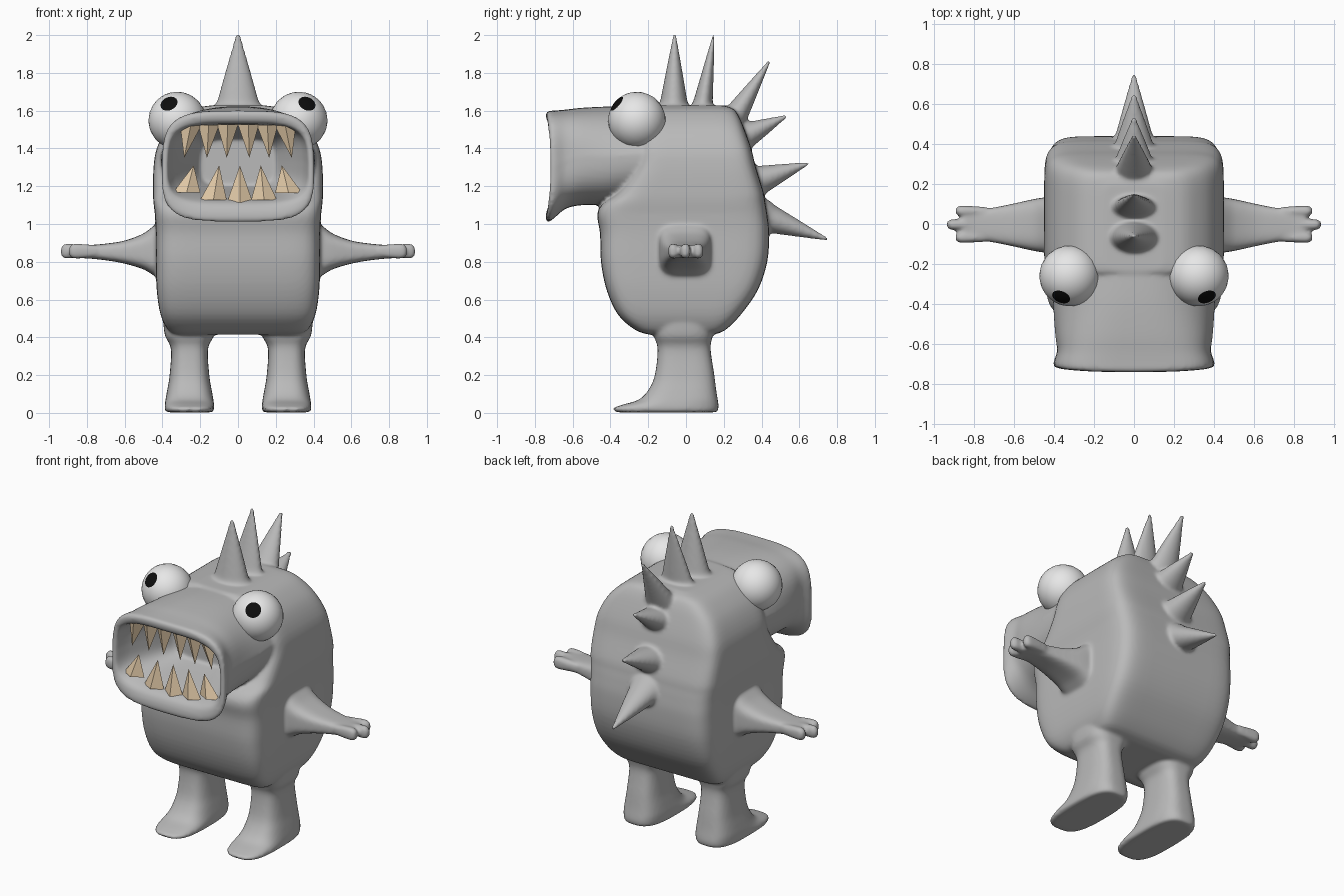
import bpy, bmesh, math
from mathutils import Vector

if "Cube" in bpy.data.objects:
    bpy.data.objects.remove(bpy.data.objects["Cube"])

X, Y, Z = Vector((1, 0, 0)), Vector((0, 1, 0)), Vector((0, 0, 1))


def material(name, rgb):
    m = bpy.data.materials.new(name)
    m.diffuse_color = (*rgb, 1)
    m.use_nodes = True
    m.node_tree.nodes["Principled BSDF"].inputs["Base Color"].default_value = m.diffuse_color
    return m


grey = material("skin grey", (0.49, 0.49, 0.49))
white = material("eye white", (0.80, 0.80, 0.80))
black = material("pupil black", (0.004, 0.004, 0.004))
ivory = material("tooth ivory", (0.80, 0.62, 0.41))


def smooth_rows(rows, steps=4):
    """Catmull-Rom interpolation between the rows of a section table."""
    out = []
    for i in range(len(rows) - 1):
        quad = zip(rows[max(i - 1, 0)], rows[i], rows[i + 1], rows[min(i + 2, len(rows) - 1)])
        quad = list(quad)
        for k in range(steps):
            t = k / steps
            out.append([0.5 * (2 * b + (c - a) * t + (2 * a - 5 * b + 4 * c - d) * t * t
                               + (3 * b - a - 3 * c + d) * t ** 3) for a, b, c, d in quad])
    return out + [list(rows[-1])]


def ring(c, u, v, n=2, count=48, narrow=0):
    """Superellipse ring around c with half-axes u, v; narrow pinches u on the +v side."""
    pts = []
    for i in range(count):
        a = 2 * math.pi * i / count
        ca, sa = math.cos(a), math.sin(a)
        p = math.copysign(abs(ca) ** (2 / n), ca)
        q = math.copysign(abs(sa) ** (2 / n), sa)
        pts.append(c + u * p * (1 - narrow * max(q, 0)) + v * q)
    return pts


def loft(bm, rings):
    loops = [[bm.verts.new(p) for p in r] for r in rings]
    faces = [bm.faces.new(loops[0]), bm.faces.new(loops[-1])]
    k = len(loops[0])
    for a, b in zip(loops, loops[1:]):
        for i in range(k):
            j = (i + 1) % k
            faces.append(bm.faces.new((a[i], a[j], b[j], b[i])))
    bmesh.ops.recalc_face_normals(bm, faces=faces)


def make_object(bm, name, mats):
    me = bpy.data.meshes.new(name)
    bm.to_mesh(me)
    bm.free()
    for m in mats:
        me.materials.append(m)
    ob = bpy.data.objects.new(name, me)
    bpy.context.collection.objects.link(ob)
    return ob


bm = bmesh.new()

# torso: (z, front y, back y, half width)
torso = [(0.415, -0.20, 0.15, 0.32), (0.44, -0.27, 0.21, 0.37), (0.52, -0.36, 0.29, 0.41),
         (0.65, -0.42, 0.38, 0.43), (0.80, -0.45, 0.43, 0.435), (0.95, -0.455, 0.44, 0.435),
         (1.05, -0.47, 0.43, 0.44), (1.11, -0.44, 0.42, 0.447), (1.17, -0.36, 0.41, 0.45),
         (1.30, -0.27, 0.37, 0.447), (1.40, -0.25, 0.345, 0.43), (1.50, -0.25, 0.31, 0.38),
         (1.57, -0.25, 0.28, 0.31), (1.61, -0.25, 0.25, 0.24), (1.627, -0.24, 0.20, 0.15)]
loft(bm, [ring(Vector((0, (f + b) / 2, z)), X * w, Y * (b - f) / 2, 8, 80)
          for z, f, b, w in smooth_rows(torso)])

# muzzle wrapping over the lip into the hollow mouth:
# (y, half width, low z, high z, squareness, narrowing of the top)
muzzle = [(-0.10, 0.41, 1.13, 1.615, 2.6, 0.22), (-0.25, 0.41, 1.12, 1.62, 2.6, 0.22),
          (-0.40, 0.405, 1.10, 1.622, 2.7, 0.17), (-0.55, 0.395, 1.10, 1.615, 3.0, 0.08),
          (-0.64, 0.385, 1.08, 1.605, 3.4, 0.03), (-0.70, 0.40, 1.03, 1.60, 3.8, 0.03),
          (-0.732, 0.405, 1.01, 1.597, 3.8, 0.03), (-0.745, 0.39, 1.04, 1.575, 3.8, 0.03),
          (-0.735, 0.372, 1.09, 1.54, 3.8, 0.03), (-0.70, 0.363, 1.12, 1.53, 4, 0.03),
          (-0.60, 0.33, 1.15, 1.52, 4, 0.03), (-0.45, 0.25, 1.18, 1.48, 4, 0.03),
          (-0.36, 0.20, 1.20, 1.45, 4, 0.03)]
rings = [ring(Vector((0, y, (a + b) / 2)), X * w, Z * (b - a) / 2, n, 72, k)
         for y, w, a, b, n, k in smooth_rows(muzzle)]
for r in rings:
    for p in r:                      # bow the lip: sides and mid-height sit further back
        if p.y < -0.6:
            p.y += (-0.6 - p.y) * (0.10 + 0.5 * (p.x ** 2) - 1.2 * (p.z - 1.31) ** 2)
loft(bm, rings)

# legs: (z, front y, back y, half width);  arms: (x, half y, low z, high z)
leg = [(0.50, -0.17, 0.14, 0.14), (0.41, -0.17, 0.14, 0.13), (0.34, -0.15, 0.13, 0.098),
       (0.20, -0.165, 0.15, 0.105), (0.12, -0.20, 0.16, 0.118), (0.07, -0.25, 0.168, 0.127),
       (0.045, -0.33, 0.172, 0.13), (0.025, -0.385, 0.172, 0.132), (0.003, -0.37, 0.165, 0.125)]
arm = [(0.36, 0.145, 0.71, 1.01), (0.43, 0.14, 0.72, 1.0), (0.50, 0.13, 0.76, 0.95),
       (0.60, 0.108, 0.79, 0.912), (0.70, 0.088, 0.808, 0.896), (0.80, 0.075, 0.818, 0.888),
       (0.855, 0.08, 0.818, 0.89)]
finger = [(-0.09, 0.8), (0.0, 1.0), (0.035, 1.05), (0.055, 0.85), (0.062, 0.5)]
for s in (-1, 1):
    loft(bm, [ring(Vector((0.257 * s, (f + b) / 2, z)), X * w, Y * (b - f) / 2, 3)
              for z, f, b, w in smooth_rows(leg)])
    loft(bm, [ring(Vector((x * s, -0.005, (a + b) / 2)), Y * h, Z * (b - a) / 2, 3.6)
              for x, h, a, b in smooth_rows(arm)])
    for y, x in ((-0.068, 0.832), (-0.003, 0.875), (0.065, 0.832)):
        loft(bm, [ring(Vector(((x + d) * s, y, 0.856)), Y * 0.026 * r, Z * 0.039 * r, 2.5, 20)
                  for d, r in finger])

# back spikes: base (y, z), tip (y, z), half thickness, half width
spikes = [(-0.065, 1.61, -0.06, 2.0, 0.085, 0.13), (0.085, 1.61, 0.147, 2.0, 0.06, 0.12),
          (0.235, 1.53, 0.44, 1.86, 0.08, 0.12), (0.29, 1.455, 0.53, 1.57, 0.085, 0.115),
          (0.37, 1.225, 0.645, 1.32, 0.09, 0.115), (0.41, 1.04, 0.745, 0.92, 0.09, 0.11)]
taper = [(-0.2, 1.1), (0, 1), (0.12, 0.83), (0.47, 0.54), (0.85, 0.22), (1.0, 0.11), (1.02, 0.06)]
for by, bz, ty, tz, thick, wide in spikes:
    base, axis = Vector((0, by, bz)), Vector((0, ty - by, tz - bz))
    side = axis.normalized().cross(X)
    loft(bm, [ring(base + axis * t, X * wide * r, side * thick * r, 2, 32) for t, r in taper])

# fuse all the skin into one soft surface
body = make_object(bm, "body", [grey])
fuse = body.modifiers.new("fuse", 'REMESH')
fuse.mode = 'VOXEL'
fuse.voxel_size = 0.011
fuse.use_smooth_shade = True
soft = body.modifiers.new("soften", 'SMOOTH')
soft.factor = 0.5
soft.iterations = 6

# eyes: the sphere's pole points along the gaze, its cap is the pupil
for s, label in ((-1, "left"), (1, "right")):
    bm = bmesh.new()
    bmesh.ops.create_uvsphere(bm, u_segments=24, v_segments=20, radius=0.152)
    for f in bm.faces:
        f.smooth = True
        f.material_index = int(f.calc_center_median().normalized().z > math.cos(math.radians(18)))
    eye = make_object(bm, label + "_eye", [white, black])
    eye.location = (0.322 * s, -0.26, 1.548)
    eye.rotation_mode = 'QUATERNION'
    eye.rotation_quaternion = Vector((0.047 * s, -0.115, 0.097)).to_track_quat('Z', 'Y')


# teeth: four-sided pyramids, (base x, tip x, half width)
def teeth(name, rows, z_base, z_tip):
    bm = bmesh.new()
    for bx, tx, w in rows:
        zb = z_base(bx)
        base = [bm.verts.new((bx + dx * w, -0.67 + dy * 0.04, zb))
                for dx, dy in ((1, 0), (0, 1), (-1, 0), (0, -1))]
        tip = bm.verts.new((tx, -0.675, z_tip))
        bm.faces.new(base)
        for i in range(4):
            bm.faces.new((base[i], base[(i + 1) % 4], tip))
    bmesh.ops.recalc_face_normals(bm, faces=bm.faces[:])
    make_object(bm, name, [ivory])


teeth("upper_teeth", [(s * b, s * t, 0.056) for s in (-1, 1)
                      for b, t in ((0.055, 0.06), (0.155, 0.165), (0.25, 0.285))],
      lambda x: 1.527 - 0.1 * x * x, 1.35)
teeth("lower_teeth", [(-0.272, -0.235, 0.072), (-0.13, -0.10, 0.07), (0.01, 0.01, 0.068),
                      (0.138, 0.12, 0.068), (0.268, 0.232, 0.072)],
      lambda x: 1.115 + 0.7 * x * x, 1.31)
